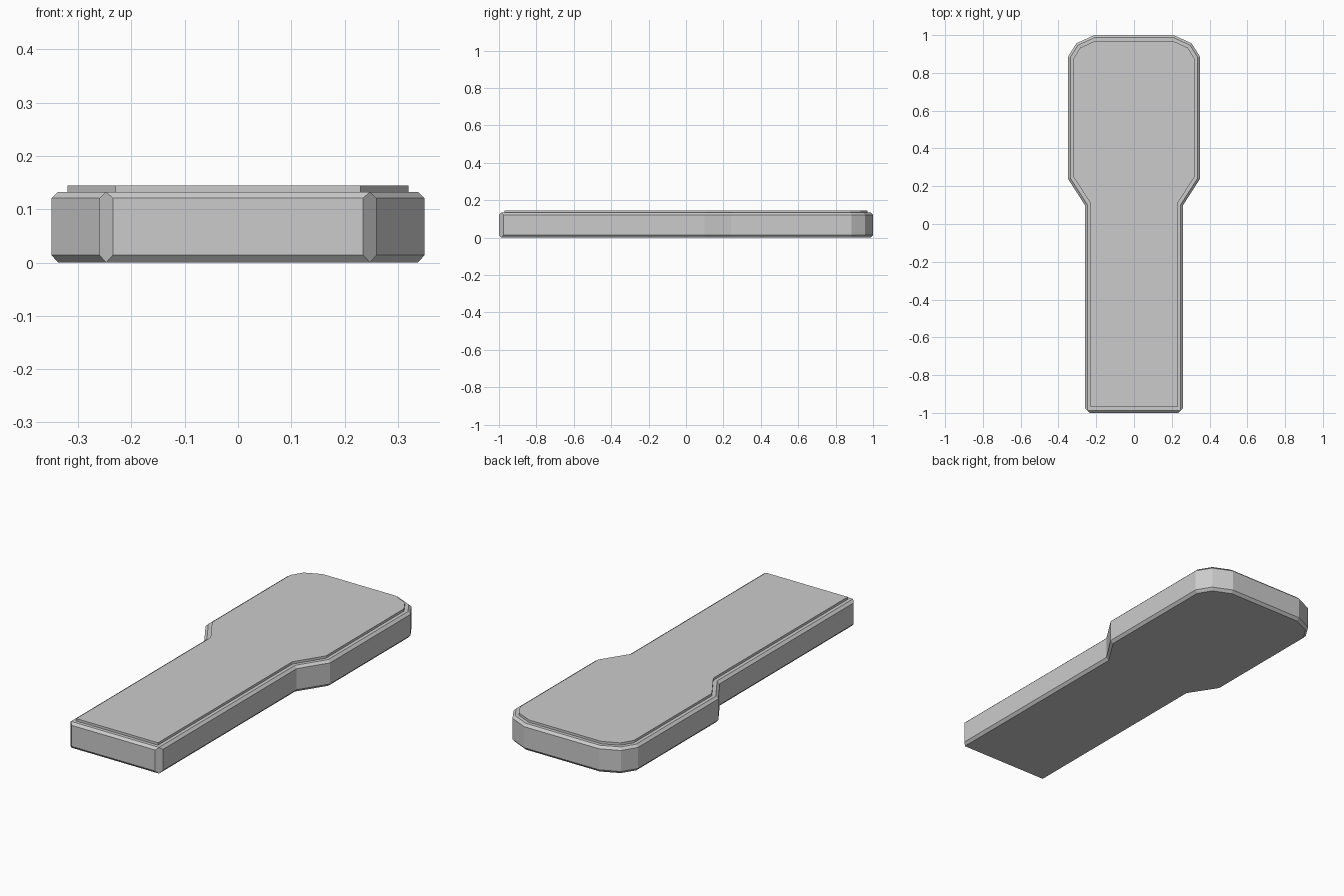
import bpy, bmesh
from mathutils import Vector

if "Cube" in bpy.data.objects:
    bpy.data.objects.remove(bpy.data.objects["Cube"])

# Right half of the outline, from the handle end to the rounded head
HALF = [(0.26, -1.0), (0.26, 0.10), (0.35, 0.24), (0.35, 0.885),
        (0.305, 0.957), (0.21, 1.0)]
OUTLINE = [Vector(p) for p in HALF] + [Vector((-x, y)) for x, y in reversed(HALF)]


def inset(points, d):
    """Move every side of a counter-clockwise outline inward by d."""
    result = []
    for i, p in enumerate(points):
        a = (p - points[i - 1]).normalized()
        b = (points[(i + 1) % len(points)] - p).normalized()
        na, nb = Vector((-a.y, a.x)), Vector((-b.y, b.x))
        result.append(p + (na + nb) * d / (1 + na.dot(nb)))
    return result


def split_corners(points, d):
    """Double the two handle corners, separating the copies by d to chamfer them."""
    result = []
    for i, p in enumerate(points):
        if i in (0, len(points) - 1):
            to_prev = (points[i - 1] - p).normalized()
            to_next = (points[(i + 1) % len(points)] - p).normalized()
            result += [p + to_prev * d, p + to_next * d]
        else:
            result.append(p)
    return result


def stack(name, rings):
    """Skin a closed solid through (outline, height) rings."""
    bm = bmesh.new()
    loops = [[bm.verts.new((p.x, p.y, z)) for p in pts] for pts, z in rings]
    n = len(loops[0])
    for lo, hi in zip(loops, loops[1:]):
        for i in range(n):
            j = (i + 1) % n
            bm.faces.new((lo[i], lo[j], hi[j], hi[i]))
    bm.faces.new(loops[0][::-1])
    bm.faces.new(loops[-1])
    bmesh.ops.remove_doubles(bm, verts=bm.verts[:], dist=1e-5)
    bmesh.ops.recalc_face_normals(bm, faces=bm.faces[:])
    mesh = bpy.data.meshes.new(name)
    bm.to_mesh(mesh)
    bm.free()
    obj = bpy.data.objects.new(name, mesh)
    bpy.context.collection.objects.link(obj)
    return obj


# Body slab with chamfered rims and handle corners
B = 0.0125
side = split_corners(OUTLINE, 2 * B)
rim = split_corners(inset(OUTLINE, B), 0)
stack("body", [(rim, 0.0), (side, 0.014), (side, 0.121), (rim, 0.133)])

# Thin raised plate on the top face
plate = inset(OUTLINE, 0.03)
stack("top_plate", [(plate, 0.13), (plate, 0.145)])
